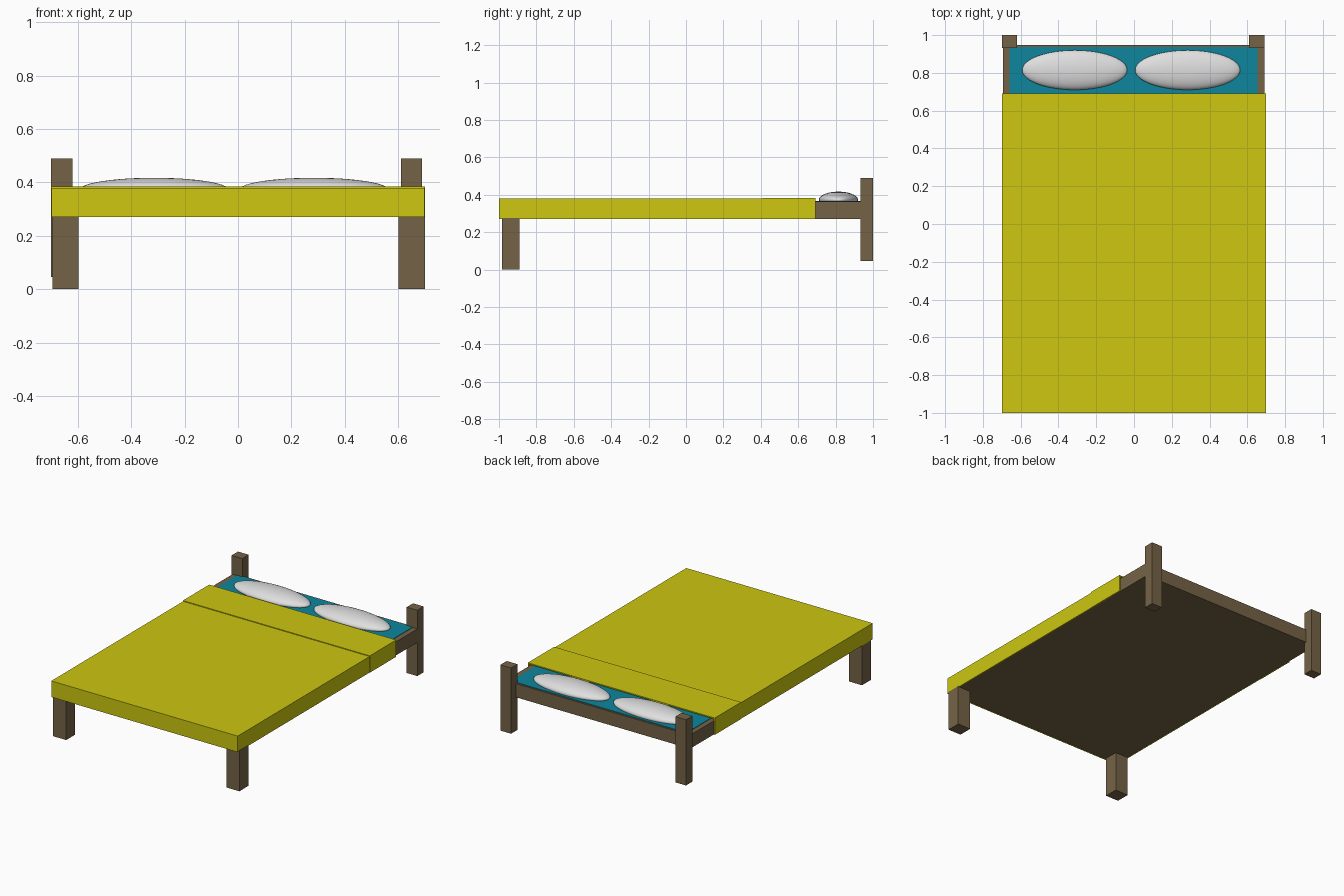
import bpy

if "Cube" in bpy.data.objects:
    bpy.data.objects.remove(bpy.data.objects["Cube"])


def material(name, rgb):
    m = bpy.data.materials.new(name)
    m.diffuse_color = (*rgb, 1.0)
    m.use_nodes = True
    m.node_tree.nodes["Principled BSDF"].inputs["Base Color"].default_value = m.diffuse_color
    return m


WOOD = material("brown wood", (0.178, 0.125, 0.062))
YELLOW = material("yellow blanket", (0.61, 0.57, 0.005))
TEAL = material("teal sheet", (0.004, 0.24, 0.335))
WHITE = material("white pillow", (0.74, 0.74, 0.74))


def box(name, x, y, z, mat):
    """Box from (min, max) ranges on each axis."""
    verts = [(a, b, c) for a in x for b in y for c in z]
    faces = [(0, 1, 3, 2), (4, 6, 7, 5), (0, 4, 5, 1),
             (2, 3, 7, 6), (0, 2, 6, 4), (1, 5, 7, 3)]
    mesh = bpy.data.meshes.new(name)
    mesh.from_pydata(verts, [], faces)
    mesh.materials.append(mat)
    ob = bpy.data.objects.new(name, mesh)
    bpy.context.collection.objects.link(ob)
    return ob


def drape(name, y, half, top, bottom, thick, mat):
    """Upside-down U profile across the bed, extruded along y."""
    i = half - thick
    prof = [(-half, bottom), (-half, top), (half, top), (half, bottom),
            (i, bottom), (i, top - thick), (-i, top - thick), (-i, bottom)]
    n = len(prof)
    verts = [(px, yy, pz) for yy in y for px, pz in prof]
    faces = [(k, (k + 1) % n, n + (k + 1) % n, n + k) for k in range(n)]
    # End caps: left side, top, right side
    for o in (0, n):
        for q in ((0, 1, 6, 7), (1, 2, 5, 6), (2, 3, 4, 5)):
            q = tuple(o + v for v in q)
            faces.append(q if o else q[::-1])
    mesh = bpy.data.meshes.new(name)
    mesh.from_pydata(verts, [], faces)
    mesh.materials.append(mat)
    ob = bpy.data.objects.new(name, mesh)
    bpy.context.collection.objects.link(ob)
    return ob


# Wooden base and mattress sheet
box("bed_frame", (-0.694, 0.69), (-0.993, 0.948), (0.272, 0.364), WOOD)
box("sheet", (-0.66, 0.655), (-0.95, 0.936), (0.30, 0.367), TEAL)

# Posts at the head, legs at the foot
for side, hx, fx in (("left", (-0.70, -0.62), (-0.695, -0.597)),
                     ("right", (0.61, 0.69), (0.602, 0.70))):
    box("head_post_" + side, hx, (0.932, 1.0), (0.045, 0.49), WOOD)
    box("foot_leg_" + side, fx, (-0.985, -0.89), (0.0, 0.275), WOOD)

# Blanket with a folded-back strip and a foot flap
drape("blanket", (-1.0, 0.685), 0.698, 0.379, 0.27, 0.006, YELLOW)
drape("blanket_fold", (0.41, 0.692), 0.70, 0.384, 0.27, 0.008, YELLOW)
box("blanket_foot_flap", (-0.698, 0.698), (-1.0, -0.994), (0.27, 0.379), YELLOW)

# Pillows
for side, cx in (("left", -0.314), ("right", 0.284)):
    bpy.ops.mesh.primitive_uv_sphere_add(segments=48, ring_count=24, radius=1,
                                         location=(cx, 0.815, 0.373))
    p = bpy.context.object
    p.name = "pillow_" + side
    p.scale = (0.278, 0.105, 0.044)
    p.data.materials.append(WHITE)
    bpy.ops.object.shade_smooth()
